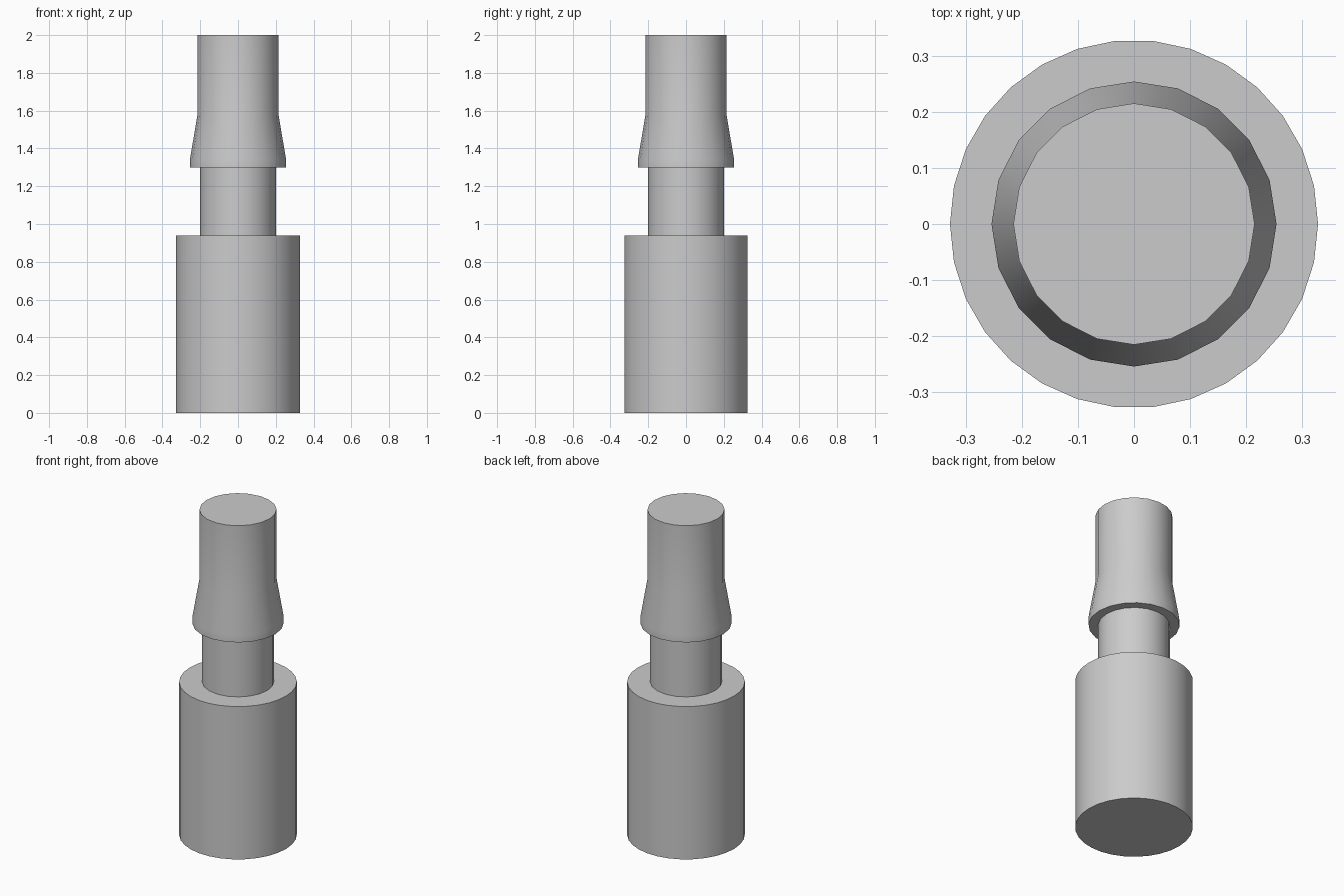
import bpy
import bmesh
from math import cos, sin, tau, radians

cube = bpy.data.objects.get("Cube")
if cube:
    bpy.data.objects.remove(cube, do_unlink=True)

# Single plain grey
grey = bpy.data.materials.new("plain_grey")
grey.use_nodes = True
colour = (0.6, 0.6, 0.6, 1)
grey.diffuse_color = colour
grey.node_tree.nodes["Principled BSDF"].inputs["Base Color"].default_value = colour


def turned_part(name, sides, profile):
    """Capped solid of revolution from (radius, height) pairs, bottom to top."""
    bm = bmesh.new()
    rings = [[bm.verts.new((r * cos(tau * i / sides), r * sin(tau * i / sides), z))
              for i in range(sides)] for r, z in profile]
    for low, high in zip(rings, rings[1:]):
        for i in range(sides):
            j = (i + 1) % sides
            bm.faces.new((low[i], low[j], high[j], high[i]))
    bm.faces.new(rings[0][::-1])
    bm.faces.new(rings[-1])
    mesh = bpy.data.meshes.new(name)
    bm.to_mesh(mesh)
    bm.free()
    mesh.materials.append(grey)
    obj = bpy.data.objects.new(name, mesh)
    bpy.context.collection.objects.link(obj)
    bpy.ops.object.select_all(action="DESELECT")
    obj.select_set(True)
    bpy.context.view_layer.objects.active = obj
    bpy.ops.object.shade_smooth_by_angle(angle=radians(35))
    return obj


# Wide base, narrow neck, flared upper sleeve
turned_part("base", 30, [(0.328, 0), (0.328, 0.94)])
turned_part("neck", 20, [(0.2, 0.94), (0.2, 1.3)])
turned_part("upper_sleeve", 20, [(0.254, 1.3), (0.254, 1.345), (0.215, 1.575), (0.215, 2)])
